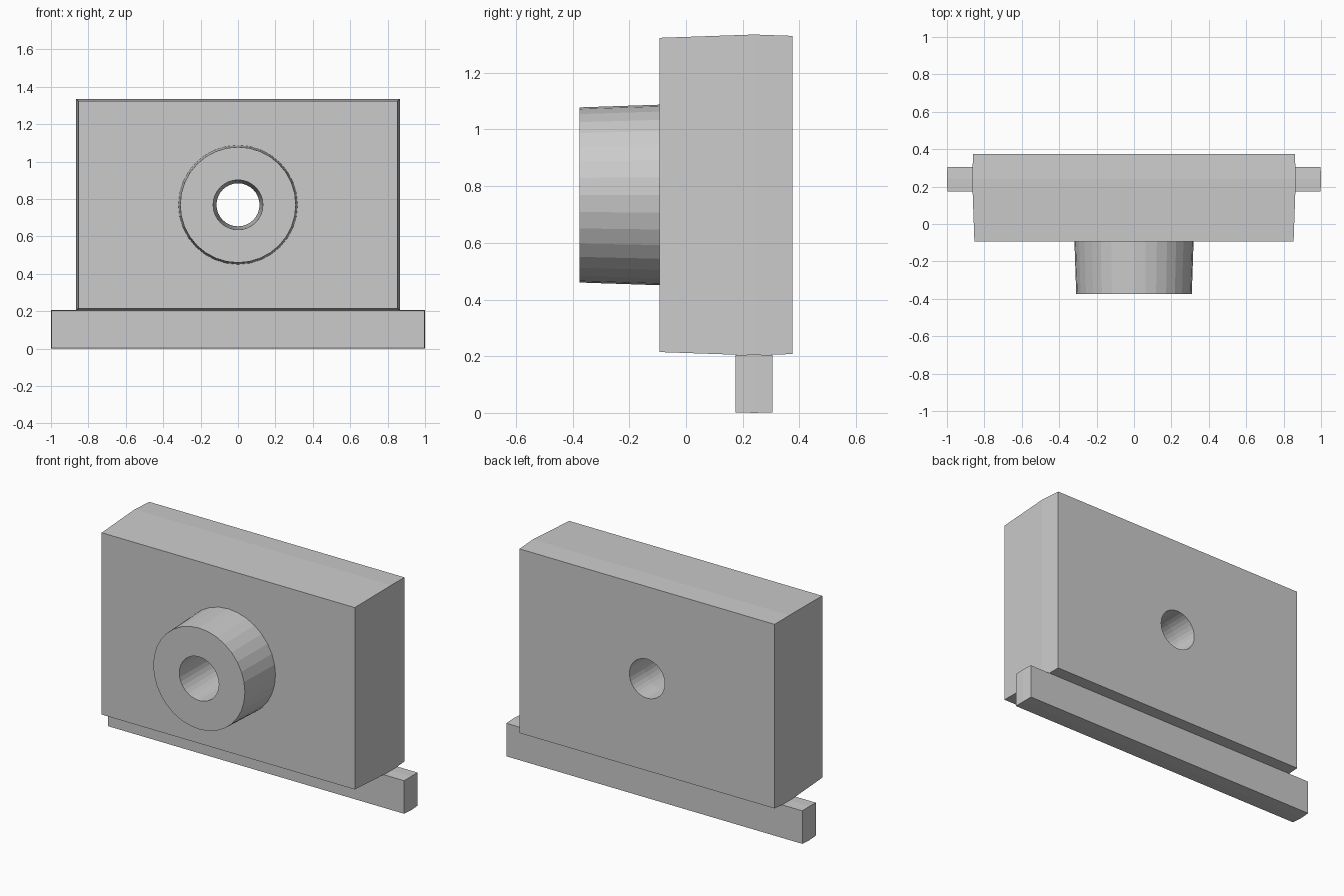
import bpy, bmesh
from math import sin, cos, tan, radians, tau

if "Cube" in bpy.data.objects:
    bpy.data.objects.remove(bpy.data.objects["Cube"])

PART_Y = 0.24            # plane where the draft angle flips
DRAFT = tan(radians(2))


def loft(name, sections):
    """Skin matching rings of points and cap both ends."""
    bm = bmesh.new()
    rings = [[bm.verts.new(p) for p in s] for s in sections]
    for a, b in zip(rings, rings[1:]):
        for i in range(len(a)):
            j = (i + 1) % len(a)
            bm.faces.new((a[i], a[j], b[j], b[i]))
    bm.faces.new(rings[0])
    bm.faces.new(rings[-1])
    bmesh.ops.recalc_face_normals(bm, faces=bm.faces)
    mesh = bpy.data.meshes.new(name)
    bm.to_mesh(mesh)
    bm.free()
    ob = bpy.data.objects.new(name, mesh)
    bpy.context.collection.objects.link(ob)
    return ob


def drafted_box(name, hx, z0, z1, y0, y1):
    sections = []
    for y in (y0, PART_Y, y1):
        d = abs(y - PART_Y) * DRAFT
        x, lo, hi = hx - d, z0 + d, z1 - d
        sections.append([(-x, y, lo), (x, y, lo), (x, y, hi), (-x, y, hi)])
    return loft(name, sections)


def round_loft(name, stations, z=0.769, n=32):
    return loft(name, [[(r * cos(tau * i / n), y, z + r * sin(tau * i / n))
                        for i in range(n)] for y, r in stations])


def combine(target, tool, operation):
    tool.hide_render = True
    mod = target.modifiers.new(operation.lower(), 'BOOLEAN')
    mod.operation = operation
    mod.solver = 'EXACT'
    mod.object = tool
    bpy.context.view_layer.objects.active = target
    bpy.ops.object.modifier_apply(modifier=mod.name)
    bpy.data.objects.remove(tool)


# Main block and foot rail, both tapering away from the parting plane
block = drafted_box("block", 0.865, 0.203, 1.335, -0.094, 0.375)
drafted_box("foot_rail", 1.0, 0.0, 0.206, 0.175, 0.305)

# Round boss on the front
boss = round_loft("boss", [(-0.375, 0.309), (-0.094, 0.3185), (0.0, 0.3217)])
combine(block, boss, 'UNION')

# Through hole, narrowest at the parting plane
r = 0.115
hole = round_loft("hole_cutter", [(y, r + abs(y - PART_Y) * DRAFT * 0.85)
                                  for y in (-0.45, PART_Y, 0.45)])
combine(block, hole, 'DIFFERENCE')
